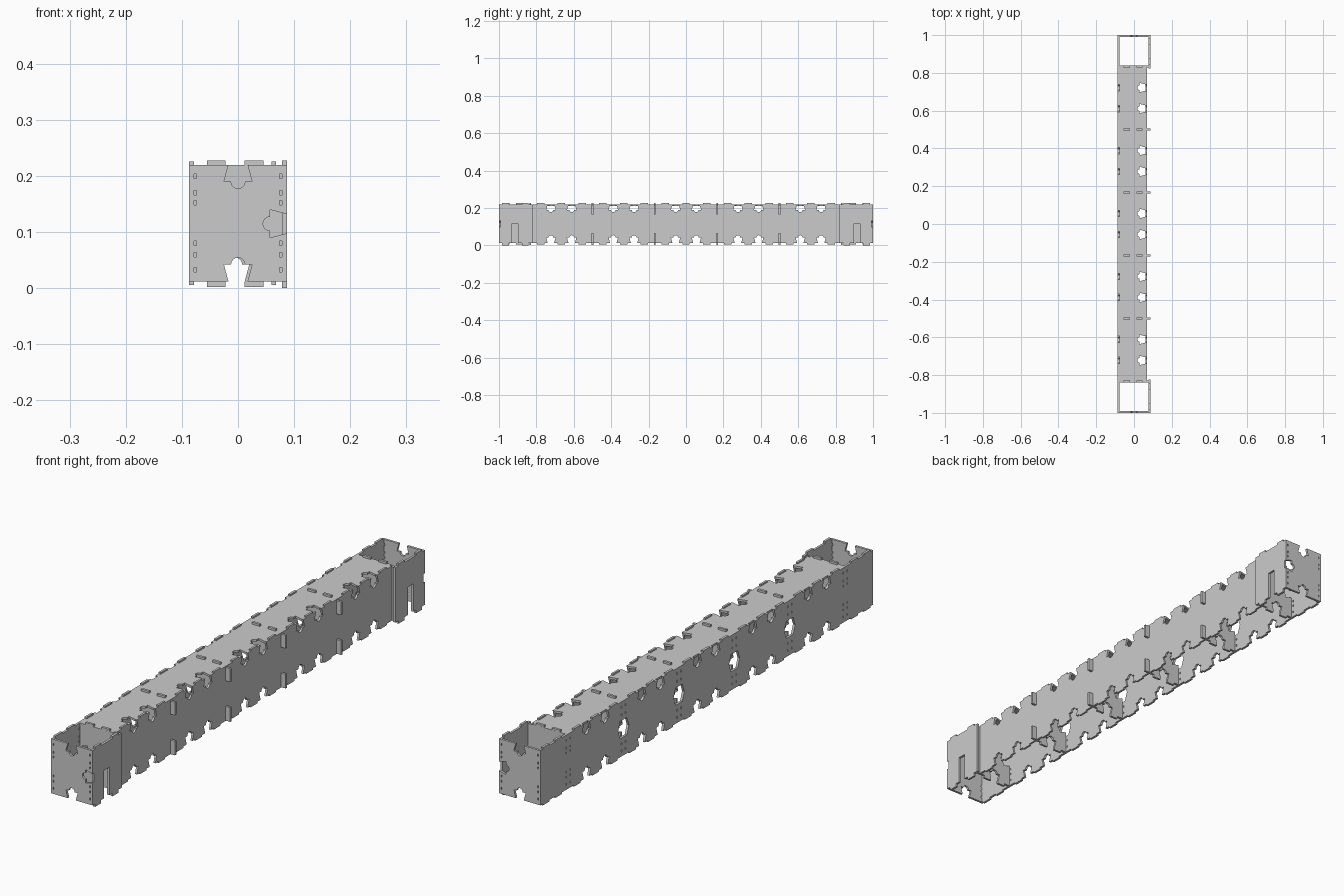
import bpy
from math import sin, cos, pi
from mathutils import Matrix

if "Cube" in bpy.data.objects:
    bpy.data.objects.remove(bpy.data.objects["Cube"])

T = 0.009                                   # sheet thickness
Z0, Z1 = 0.012, 0.22                        # panel body heights
RIBS = [k / 6 for k in (-5, -3, -1, 1, 3, 5)]
NOTCH_Y = [k / 18 for k in range(-15, 16, 2) if k % 6 != 3]
TAB_Y = [k / 9 for k in range(-7, 8)]
SLIT_Z = (0.033, 0.06, 0.08, 0.152, 0.17, 0.2)

# Dovetail notch with a round relief: (offset along the edge, outward height)
ARC = [(0.0125 * cos(pi - i * pi / 8), -0.03 - 0.0125 * sin(i * pi / 8)) for i in range(9)]
NOTCH = [(-0.017, 0), (-0.025, -0.03)] + ARC + [(0.025, -0.03), (0.017, 0)]


def tab(half, h):
    return [(-half, 0), (-half, h), (half, h), (half, 0)]


def outline(u0, v0, u1, v1, bottom=(), right=(), top=(), left=()):
    """Rectangle whose sides carry tabs and notches, given as (coordinate, shape)."""
    pts = []
    sides = [((u0, v0), (1, 0), bottom), ((u1, v0), (0, 1), right),
             ((u1, v1), (-1, 0), top), ((u0, v1), (0, -1), left)]
    for (u, v), (du, dv), feats in sides:
        pts.append((u, v))
        s = du + dv
        for c, shape in sorted(feats, key=lambda f: f[0] * s):
            cu, cv = (c, v) if du else (u, c)
            pts += [(cu + du * t + dv * h, cv + dv * t - du * h) for t, h in shape]
    return pts


def rect(u, v, hu, hv):
    return [(u - hu, v - hv), (u + hu, v - hv), (u + hu, v + hv), (u - hu, v + hv)]


AXES = {'x': Matrix(((0, 0, 1, 0), (1, 0, 0, 0), (0, 1, 0, 0), (0, 0, 0, 1))),
        'y': Matrix(((1, 0, 0, 0), (0, 0, -1, 0), (0, 1, 0, 0), (0, 0, 0, 1))),
        'z': Matrix.Identity(4)}


def panel(name, axis, pos, shape, holes=(), thick=T):
    """Flat sheet facing the axis, centred on pos, cut from an outline with holes."""
    cu = bpy.data.curves.new(name + "_profile", 'CURVE')
    cu.dimensions, cu.fill_mode, cu.extrude = '2D', 'BOTH', thick / 2
    for loop in [shape, *holes]:
        sp = cu.splines.new('POLY')
        sp.points.add(len(loop) - 1)
        for p, (u, v) in zip(sp.points, loop):
            p.co = (u, v, 0, 1)
        sp.use_cyclic_u = True
    tmp = bpy.data.objects.new(name + "_tmp", cu)
    bpy.context.collection.objects.link(tmp)
    dg = bpy.context.evaluated_depsgraph_get()
    me = bpy.data.meshes.new_from_object(tmp.evaluated_get(dg))
    bpy.data.objects.remove(tmp)
    shift = {'x': (pos, 0, 0), 'y': (0, pos, 0), 'z': (0, 0, pos)}[axis]
    me.transform(Matrix.Translation(shift) @ AXES[axis])
    for p in me.polygons:
        p.use_smooth = False
    me.name = name
    ob = bpy.data.objects.new(name, me)
    bpy.context.collection.objects.link(ob)
    return ob


small_tab = tab(0.02, 0.006)
edge = [(y, NOTCH) for y in NOTCH_Y] + [(y, small_tab) for y in TAB_Y]

# Full-length left wall with pass-through holes at the inner ribs
holes = [[(y - 0.032, 0.115), (y - 0.02, 0.082), (y + 0.02, 0.082),
          (y + 0.032, 0.115), (y + 0.02, 0.148), (y - 0.02, 0.148)] for y in RIBS[1:-1]]
for y in RIBS:
    for z in SLIT_Z:
        if abs(y) > 0.8 or abs(z - 0.115) > 0.04:
            holes += [rect(y + s * 0.012, z, 0.002, 0.004) for s in (-1, 1)]
ends = [(s * y, small_tab) for s in (-1, 1) for y in (0.89, 0.965)]
panel("left_wall", 'x', -0.0825,
      outline(-0.991, Z0, 0.991, Z1, bottom=edge + ends, top=edge + ends), holes)

# Inset right wall between the end boxes
panel("right_wall", 'x', 0.064,
      outline(-0.829, Z0, 0.829, Z1, bottom=edge, top=edge), thick=0.008)

# Deck, notched along its right edge
panel("deck", 'z', 0.216,
      outline(-0.078, -0.838, 0.06, 0.838, right=[(y, NOTCH) for y in NOTCH_Y]), thick=0.008)

# Ribs: tabs through the deck and the right wall, cable notches below and left
rib_tabs = [(-0.0385, 0.0165), (0.0285, 0.0165)]
for i, y in enumerate(RIBS):
    end = abs(y) > 0.8
    x1 = 0.078 if end else 0.06
    right = [] if end else [(0.04, tab(0.027, 0.027)), (0.19, tab(0.025, 0.027))]
    panel(f"rib_{i + 1}", 'y', y,
          outline(-0.078, Z0, x1, 0.2175,
                  bottom=[(x, tab(w, 0.01)) for x, w in rib_tabs] + [(-0.005, NOTCH)],
                  top=[(x, tab(w, 0.0105)) for x, w in rib_tabs],
                  right=right, left=[(0.115, NOTCH)]))

# End boxes: notched end plate and slotted outer side plate
slot = [(-0.016, 0), (-0.016, -0.106), (0.016, -0.106), (0.016, 0)]
for s, side in ((-1, "front"), (1, "back")):
    panel(f"{side}_end_plate", 'y', s * (1 - T / 2),
          outline(-0.087, Z0, 0.087, Z1, bottom=[(0, NOTCH)], top=[(0, NOTCH)],
                  right=[(0.115, NOTCH)]),
          [rect(x, z, 0.002, 0.004) for x in (-0.076, 0.076) for z in SLIT_Z])
    a, b = sorted((s * 0.822, s * 0.991))
    tabs = [(s * y, tab(0.018, 0.008)) for y in (0.86, 0.965)]
    feet = [(s * y, tab(0.018, 0.012)) for y in (0.86, 0.965)]
    panel(f"{side}_box_side", 'x', 0.0825,
          outline(a, Z0, b, Z1, bottom=feet + [(s * 0.914, slot)], top=tabs))
